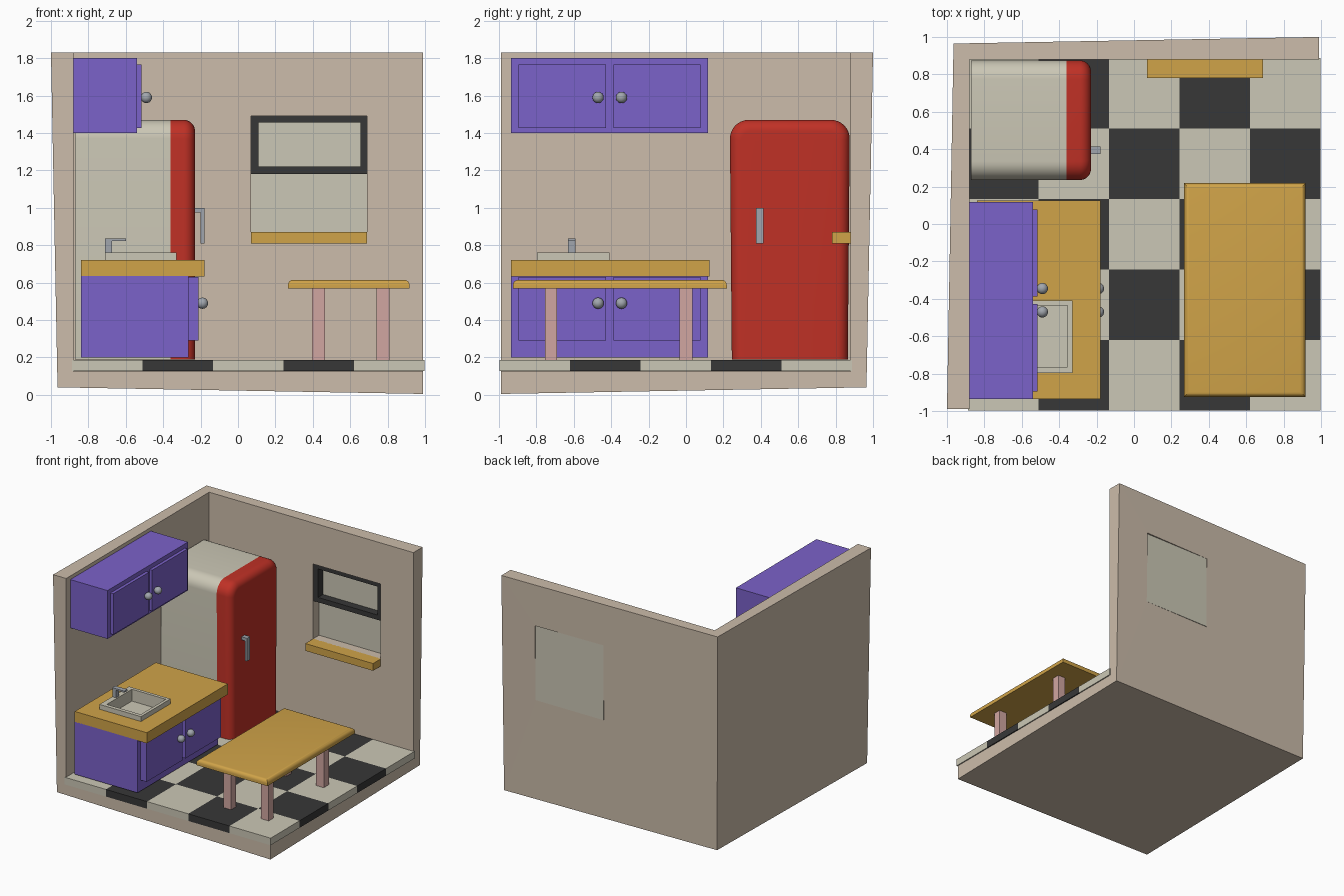
import bpy, bmesh
from math import sin, cos, pi

if "Cube" in bpy.data.objects:
    bpy.data.objects.remove(bpy.data.objects["Cube"])


def mat(name, r, g, b):
    m = bpy.data.materials.new(name)
    m.diffuse_color = [(c / 255) ** 2.2 for c in (r, g, b)] + [1]
    m.use_nodes = True
    m.node_tree.nodes["Principled BSDF"].inputs["Base Color"].default_value = m.diffuse_color
    return m


WALL = mat("plaster", 203, 187, 169)
CREAM = mat("cream", 202, 198, 180)
BLACK = mat("black", 58, 58, 58)
PURPLE = mat("purple", 122, 98, 200)
WOOD = mat("wood", 207, 162, 74)
RED = mat("red", 190, 52, 42)
PINK = mat("pink", 208, 165, 160)
STEEL = mat("steel", 160, 165, 172)


def finish(name, bm, *mats):
    bmesh.ops.recalc_face_normals(bm, faces=bm.faces)
    me = bpy.data.meshes.new(name)
    bm.to_mesh(me)
    bm.free()
    ob = bpy.data.objects.new(name, me)
    bpy.context.collection.objects.link(ob)
    for m in mats:
        me.materials.append(m)
    return ob


def add_box(bm, x, y, z, mi=0):
    v = [bm.verts.new((a, b, c)) for a in x for b in y for c in z]
    for q in ((0, 1, 3, 2), (4, 6, 7, 5), (0, 4, 5, 1), (2, 3, 7, 6), (0, 2, 6, 4), (1, 5, 7, 3)):
        bm.faces.new([v[i] for i in q]).material_index = mi


def boxes(name, parts, *mats):
    bm = bmesh.new()
    for p in parts:
        add_box(bm, *p)
    return finish(name, bm, *mats)


def cut(ob, x, y, z):
    c = boxes(ob.name + "_cutter", [(x, y, z)])
    c.hide_render = True
    c.hide_viewport = True
    m = ob.modifiers.new("cut", 'BOOLEAN')
    m.object, m.solver = c, 'EXACT'


def smooth(ob):
    bpy.ops.object.select_all(action='DESELECT')
    ob.select_set(True)
    bpy.context.view_layer.objects.active = ob
    bpy.ops.object.shade_smooth_by_angle(angle=0.6)


# Room shell: floor and two walls meeting in a corner, thickened outwards
me = bpy.data.meshes.new("room_shell")
L, B, F, T, R = -0.88, 0.88, 0.125, 1.83, 0.99
me.from_pydata([(L, B, F), (R, B, F), (R, -R, F), (L, -R, F), (L, B, T), (R, B, T), (L, -R, T)], [],
               [(0, 3, 2, 1), (0, 1, 5, 4), (0, 4, 6, 3)])
me.materials.append(WALL)
room = bpy.data.objects.new("room_shell", me)
bpy.context.collection.objects.link(room)
s = room.modifiers.new("thickness", 'SOLIDIFY')
s.thickness, s.offset = 0.12, -1
cut(room, (0.07, 0.69), (0.8, 1.1), (0.87, 1.49))

# Checkered floor tiles
tw = 0.377
boxes("floor_tiles", [((-0.888 + i * tw, -0.888 + (i + 1) * tw), (-0.997 + j * tw, -0.997 + (j + 1) * tw),
                       (0.127, 0.186), (i + j) % 2) for i in range(5) for j in range(5)], CREAM, BLACK)

# Window: pane, upper sash and sill
boxes("window_pane", [((0.07, 0.69), (0.96, 0.979), (0.87, 1.49))], CREAM)
boxes("window_sash", [((0.07, 0.11), (0.89, 0.955), (1.18, 1.49)), ((0.655, 0.69), (0.89, 0.955), (1.18, 1.49)),
                      ((0.11, 0.655), (0.89, 0.955), (1.18, 1.22)), ((0.11, 0.655), (0.89, 0.955), (1.455, 1.49))], BLACK)
boxes("window_sill", [((0.07, 0.69), (0.78, 0.885), (0.81, 0.87))], WOOD)


# Fridge: rounded arch section lofted along x
def arch(x, ins):
    y0, y1, z1, r = 0.235 + ins, 0.875 - ins, 1.47 - ins, 0.1 - ins * 0.8
    pts = [(x, y0 + 0.01, 0.19)]
    for cy, a0 in ((y0 + r, pi), (y1 - r, pi / 2)):
        for k in range(9):
            a = a0 - k * pi / 16
            pts.append((x, cy + r * cos(a), z1 - r + r * sin(a)))
    return pts + [(x, y1 - 0.01, 0.19)]


def loft(name, sections, m):
    bm = bmesh.new()
    rings = [[bm.verts.new(p) for p in sec] for sec in sections]
    for a, b in zip(rings, rings[1:]):
        for i in range(len(a)):
            j = (i + 1) % len(a)
            bm.faces.new((a[i], a[j], b[j], b[i]))
    bm.faces.new(rings[0])
    bm.faces.new(rings[-1])
    smooth(finish(name, bm, m))


loft("fridge_body", [arch(-0.872, 0), arch(-0.36, 0)], CREAM)
rd = 0.06
loft("fridge_door", [arch(-0.36, 0)] + [arch(-0.23 - rd + rd * sin(k * pi / 16), rd - rd * cos(k * pi / 16))
                                        for k in range(9)], RED)
boxes("fridge_handle", [((-0.24, -0.2), (0.375, 0.415), (0.975, 1.0)),
                        ((-0.2, -0.18), (0.375, 0.415), (0.81, 1.0))], STEEL)


# Cabinets: carcass, two doors and knobs
def cabinet(name, x, z, door_x, door_z, knob):
    boxes(name + "_cabinet", [(x, (-0.935, 0.118), z)], PURPLE)
    boxes(name + "_doors", [((x[1] - 0.01, door_x), y, door_z) for y in ((-0.895, -0.428), (-0.387, 0.077))], PURPLE)
    bm = bmesh.new()
    for y in (-0.47, -0.345):
        g = bmesh.ops.create_uvsphere(bm, u_segments=24, v_segments=12, radius=0.03)
        bmesh.ops.translate(bm, verts=g["verts"], vec=(knob[0], y, knob[1]))
    smooth(finish(name + "_knobs", bm, STEEL))


cabinet("upper", (-0.88, -0.54), (1.4, 1.8), -0.515, (1.427, 1.765), (-0.49, 1.59))
cabinet("lower", (-0.84, -0.265), (0.2, 0.635), -0.21, (0.29, 0.63), (-0.19, 0.49))

# Countertop with a cutout for the sink
counter = boxes("countertop", [((-0.84, -0.18), (-0.935, 0.125), (0.632, 0.72))], WOOD)
cut(counter, (-0.69, -0.345), (-0.785, -0.425), (0.65, 0.8))

# Sink: raised rim, basin walls and bottom
ox, ix, oy, iy, sz = (-0.71, -0.33), (-0.665, -0.355), (-0.797, -0.41), (-0.765, -0.437), (0.72, 0.76)
wz = (0.655, 0.74)
boxes("sink", [((ox[0], ix[0]), oy, sz), ((ix[1], ox[1]), oy, sz),
               (ix, (oy[0], iy[0]), sz), (ix, (iy[1], oy[1]), sz),
               ((-0.685, ix[0]), iy, wz), ((ix[1], -0.348), iy, wz),
               (ix, (-0.78, iy[0]), wz), (ix, (iy[1], -0.43), wz),
               ((-0.685, -0.348), (-0.78, -0.43), (0.652, 0.662))], CREAM)
boxes("faucet", [((-0.71, -0.675), (-0.63, -0.59), (0.755, 0.835)),
                 ((-0.675, -0.6), (-0.63, -0.59), (0.822, 0.835))], STEEL)

# Table: rounded top and four legs
bm = bmesh.new()
add_box(bm, (0.267, 0.917), (-0.925, 0.218), (0.568, 0.615))
top = [e for e in bm.edges if all(v.co.z > 0.6 for v in e.verts)]
bmesh.ops.bevel(bm, geom=top, offset=0.028, segments=5, profile=0.5, affect='EDGES')
smooth(finish("table_top", bm, WOOD))
boxes("table_legs", [(x, y, (0.18, 0.572)) for x in ((0.395, 0.465), (0.74, 0.81))
                     for y in ((-0.755, -0.69), (-0.035, 0.035))], PINK)
